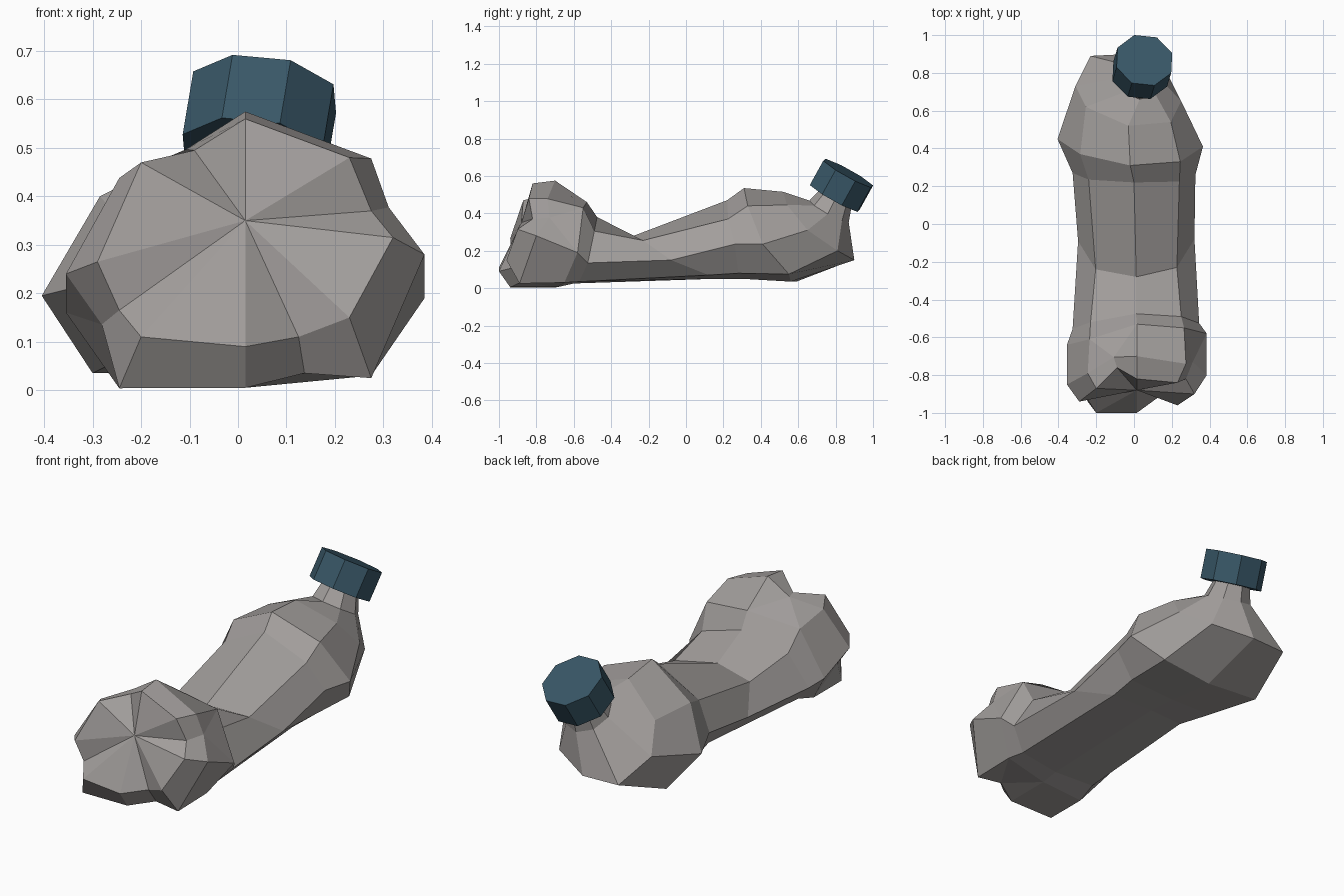
import bpy, bmesh, math
from mathutils import Vector, Matrix

if "Cube" in bpy.data.objects:
    bpy.data.objects.remove(bpy.data.objects["Cube"])


def material(name, rgb):
    m = bpy.data.materials.new(name)
    m.diffuse_color = (*rgb, 1)
    m.use_nodes = True
    m.node_tree.nodes["Principled BSDF"].inputs["Base Color"].default_value = m.diffuse_color
    return m


def finish(bm, name, mat):
    bmesh.ops.recalc_face_normals(bm, faces=bm.faces)
    me = bpy.data.meshes.new(name)
    bm.to_mesh(me)
    bm.free()
    me.materials.append(mat)
    ob = bpy.data.objects.new(name, me)
    bpy.context.collection.objects.link(ob)
    return ob


def section(cx, top, shoulder, side, under, belly, skew):
    """Eight-sided ring: right half given, left half mirrored about cx and skewed in (y, z)."""
    right = [shoulder, side, under]
    left = [(-x, y + skew[0], max(z + skew[1], 0.004)) for x, y, z in reversed(right)]
    pts = [(0, *top)] + right + [(0, *belly)] + left
    return [Vector((cx + x, y, z)) for x, y, z in pts]


def tilted_ring(centre, radius, axis, turn=0):
    right = Vector((1, 0, 0))
    up = right.cross(axis).normalized()
    right = axis.cross(up).normalized()
    return [centre + radius * (math.sin(a) * right + math.cos(a) * up)
            for a in (math.radians(45 * i + turn) for i in range(8))]


grey = material("cloudy grey plastic", (0.36, 0.34, 0.33))
blue = material("dark teal plastic", (0.04, 0.095, 0.135))
axis = Vector((0.02, 0.075, 0.135)).normalized()

# Crushed body: sections from the base to the shoulder, then the neck
rings = [
    section(.015, (-.70, .575), (.26, -.74, .478), (.37, -.80, .28), (.26, -.89, .025), (-.94, .005), (-.05, -.04)),
    section(.015, (-.53, .46), (.25, -.55, .43), (.37, -.58, .19), (.26, -.65, .03), (-.69, .005), (-.06, -.03)),
    section(.01, (-.475, .38), (.24, -.49, .305), (.335, -.525, .135), (.24, -.57, .035), (-.60, .025), (-.03, 0)),
    section(.012, (-.28, .28), (.215, -.23, .255), (.308, -.08, .15), (.22, .12, .07), (.15, .05), (-.01, 0)),
    section(.0, (.22, .47), (.24, .225, .37), (.325, .26, .235), (.25, .28, .08), (.30, .05), (.01, -.02)),
    section(-.02, (.31, .535), (.265, .33, .44), (.385, .41, .235), (.28, .55, .075), (.56, .035), (.04, -.04)),
    section(-.03, (.52, .515), (.225, .54, .445), (.28, .65, .31), (.20, .81, .2), (.90, .15), (.08, -.05)),
    tilted_ring(Vector((.03, .765, .41)), .12, axis),
    tilted_ring(Vector((.035, .81, .50)), .09, axis),
]
# Base lobes: four pairs of corners, each pair followed by a valley
front = [(.015, -.82, .56), (.23, -.84, .48), (.275, -.82, .37),
         (.32, -.90, .315), (.23, -.96, .15), (.125, -.92, .11),
         (.015, -1.0, .09), (-.20, -1.0, .11), (-.245, -.93, .165),
         (-.29, -.94, .265), (-.20, -.87, .47), (-.09, -.76, .495)]

bm = bmesh.new()
loops = [[bm.verts.new(p) for p in r] for r in rings]
for a, b in zip(loops[1:], loops[2:]):
    for i in range(8):
        j = (i + 1) % 8
        bm.faces.new((a[i], a[j], b[j], b[i]))
bm.faces.new(loops[-1])

# Petal loop keeps the eight corners and adds a dented midpoint at each valley
hub = Vector((.015, -.88, .35))
petal = []
for i in range(8):
    j = (i + 1) % 8
    a, b = loops[0][i], loops[0][j]
    c, d = loops[1][i], loops[1][j]
    petal.append(a)
    if i % 2:
        mid = (a.co + b.co) / 2
        mid += Vector((hub.x - mid.x, 0, hub.z - mid.z)) * 0.06 + Vector((0, .04, 0))
        m = bm.verts.new(mid)
        petal.append(m)
        for tri in ((a, m, c), (m, d, c), (m, b, d)):
            bm.faces.new(tri)
    else:
        bm.faces.new((a, b, d, c))
inner = [bm.verts.new(p) for p in front]
centre = bm.verts.new(hub)
for i in range(12):
    j = (i + 1) % 12
    bm.faces.new((petal[i], petal[j], inner[j], inner[i]))
    bm.faces.new((inner[i], inner[j], centre))
finish(bm, "bottle_body", grey)

# Octagonal screw cap
bm = bmesh.new()
ends = [[bm.verts.new(p) for p in tilted_ring(Vector(c), .158, axis, 20)]
        for c in ((.033, .795, .485), (.055, .867, .615))]
for i in range(8):
    j = (i + 1) % 8
    bm.faces.new((ends[0][i], ends[0][j], ends[1][j], ends[1][i]))
for e in ends:
    bm.faces.new(e)
finish(bm, "bottle_cap", blue)
